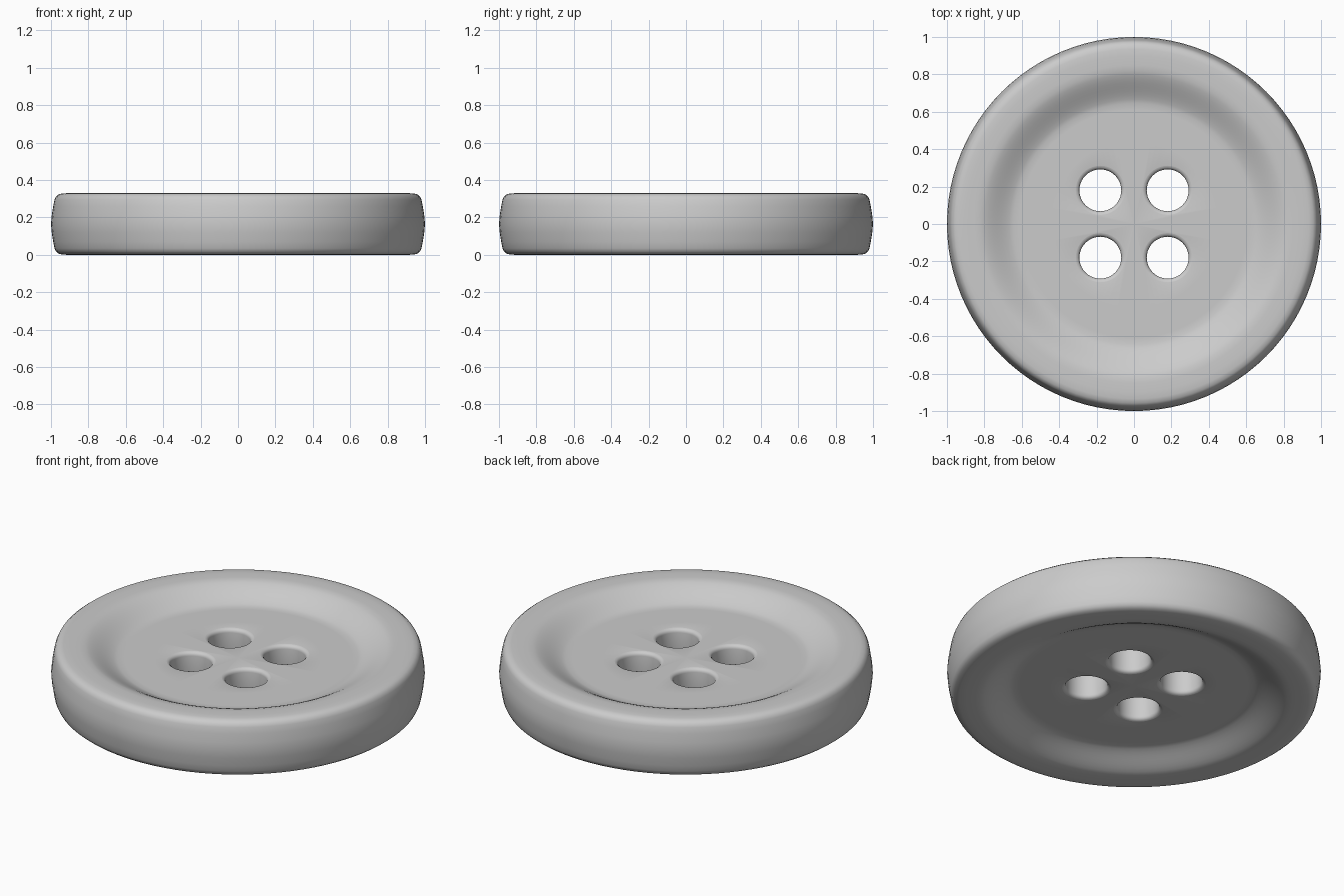
import bpy, bmesh, math
from mathutils import Vector

if "Cube" in bpy.data.objects:
    bpy.data.objects.remove(bpy.data.objects["Cube"])

H = 0.33        # total thickness
FLOOR = 0.25    # dish floor height on the upper face (mirrored below)


def lathe(name, profile, segments, centre=(0, 0)):
    """Spin an (r, z) profile whose ends lie on the axis into a closed solid."""
    bm = bmesh.new()
    cx, cy = centre
    rings = []
    for r, z in profile:
        if r == 0:
            rings.append([bm.verts.new((cx, cy, z))] * segments)
        else:
            rings.append([bm.verts.new((cx + r * math.cos(2 * math.pi * i / segments),
                                        cy + r * math.sin(2 * math.pi * i / segments), z))
                          for i in range(segments)])
    for a, b in zip(rings, rings[1:]):
        for i in range(segments):
            j = (i + 1) % segments
            quad = list(dict.fromkeys((a[i], a[j], b[j], b[i])))
            bm.faces.new(quad)
    bmesh.ops.recalc_face_normals(bm, faces=bm.faces)
    mesh = bpy.data.meshes.new(name)
    bm.to_mesh(mesh)
    bm.free()
    obj = bpy.data.objects.new(name, mesh)
    bpy.context.collection.objects.link(obj)
    return obj


# Button body: dished face, raised rim, softly bulging side; same profile underneath
upper = [(0, FLOOR), (0.45, FLOOR), (0.61, FLOOR)]
for i in range(9):
    t = i / 8
    s = 0.5 * t + 0.5 * t * t * (3 - 2 * t)
    upper.append((0.645 + 0.175 * t, FLOOR + (H - 0.002 - FLOOR) * s))
upper += [(0.85, H), (0.90, H), (0.935, H - 0.001), (0.958, H - 0.006),
          (0.973, H - 0.018), (0.981, H - 0.035), (0.988, 0.26), (0.996, 0.21)]
profile = upper + [(1.0, H / 2)] + [(r, H - z) for r, z in reversed(upper)]
button = lathe("button_body", profile, 96)

# Thread holes: four cutters with flared mouths to round the hole edges
R, F = 0.112, 0.022
flare = [(0, FLOOR + 0.05), (R + F + 0.002, FLOOR + 0.05), (R + F + 0.002, FLOOR + 0.001)]
for i in range(5):
    a = math.radians(8 + 82 * i / 4)
    flare.append((R + F * (1 - math.sin(a)), FLOOR - F + F * math.cos(a)))
cut_profile = flare + [(r, H - z) for r, z in reversed(flare)]
for x in (-0.18, 0.18):
    for y in (-0.18, 0.18):
        cutter = lathe("hole_cutter", cut_profile, 40, (x, y))
        cutter.hide_render = True
        mod = button.modifiers.new("hole", 'BOOLEAN')
        mod.operation = 'DIFFERENCE'
        mod.solver = 'EXACT'
        mod.object = cutter
        bpy.context.view_layer.objects.active = button
        bpy.ops.object.modifier_apply(modifier=mod.name)
        bpy.data.objects.remove(cutter)

# Smooth shading
bpy.ops.object.select_all(action='DESELECT')
button.select_set(True)
bpy.context.view_layer.objects.active = button
bpy.ops.object.shade_smooth_by_angle(angle=math.radians(40))
